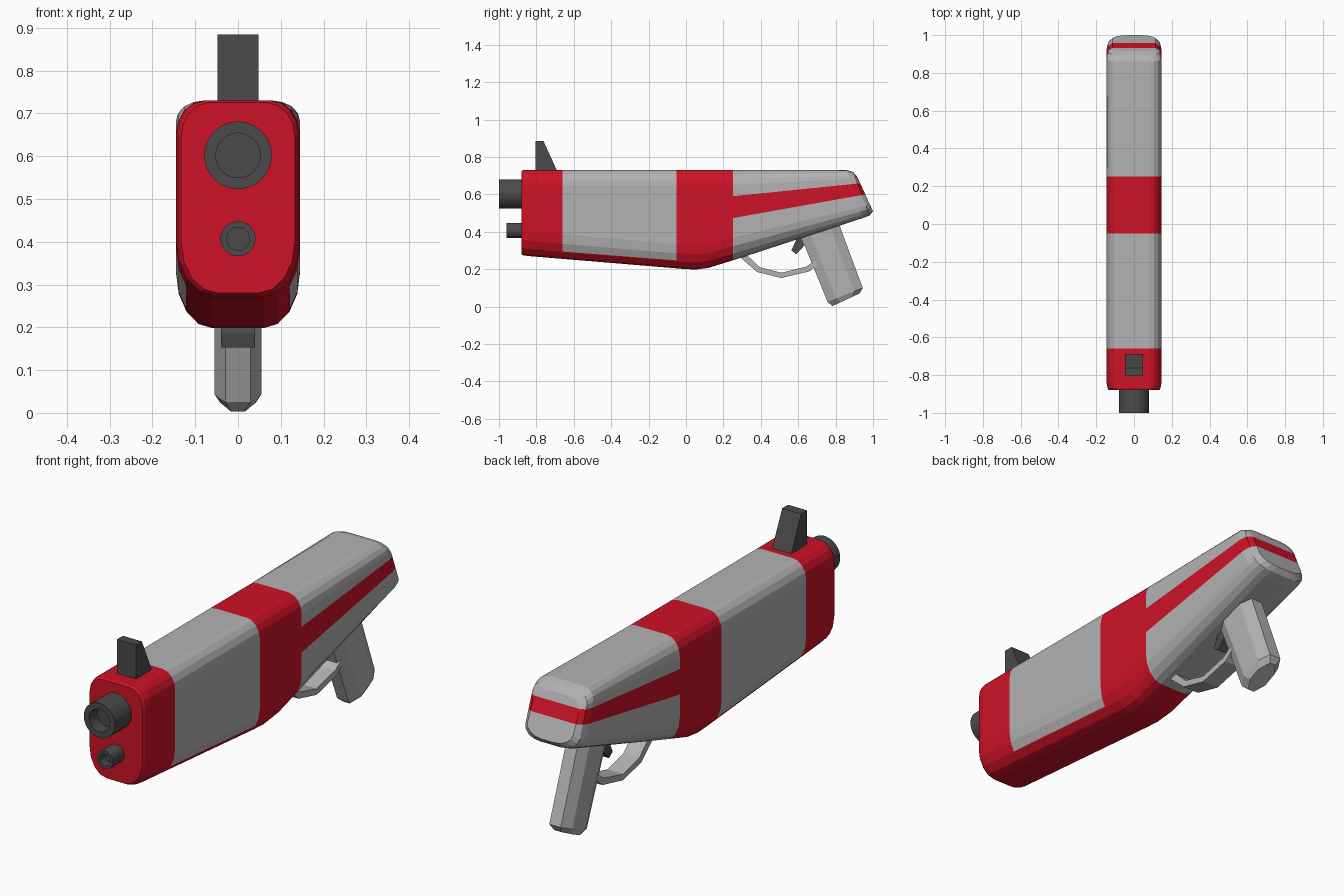
import bpy, bmesh
from math import sin, cos, pi, radians
from mathutils import Vector

if "Cube" in bpy.data.objects:
    bpy.data.objects.remove(bpy.data.objects["Cube"])


def material(name, rgb):
    m = bpy.data.materials.new(name)
    m.diffuse_color = (*rgb, 1)
    m.use_nodes = True
    m.node_tree.nodes["Principled BSDF"].inputs["Base Color"].default_value = m.diffuse_color
    return m


GREY = material("light_grey", (0.45, 0.45, 0.45))
RED = material("red", (0.62, 0.006, 0.02))
DARK = material("dark_grey", (0.07, 0.07, 0.07))


def finish(bm, name, mats, smooth=False):
    bmesh.ops.recalc_face_normals(bm, faces=bm.faces)
    me = bpy.data.meshes.new(name)
    bm.to_mesh(me)
    bm.free()
    ob = bpy.data.objects.new(name, me)
    bpy.context.collection.objects.link(ob)
    for m in mats:
        me.materials.append(m)
    if smooth:
        bpy.ops.object.select_all(action='DESELECT')
        ob.select_set(True)
        bpy.context.view_layer.objects.active = ob
        bpy.ops.object.shade_smooth_by_angle(angle=radians(30))
    return ob


def skin(rings):
    """Join mirrored rings into a closed solid; ends are capped in rows."""
    bm = bmesh.new()
    vs = [[bm.verts.new(p) for p in r] for r in rings]
    n = len(vs[0])
    for a, b in zip(vs, vs[1:]):
        for i in range(n):
            j = (i + 1) % n
            bm.faces.new((a[i], a[j], b[j], b[i]))
    for r in (vs[0], vs[-1]):
        for i in range(n // 2 - 1):
            bm.faces.new((r[i], r[i + 1], r[n - 2 - i], r[n - 1 - i]))
    return bm


def ring(a, b, hw, top, bot, seg):
    """Rounded rectangle spanning a to b in the y-z plane; corners are (x, depth) radii."""
    a, b = Vector((0, *a)), Vector((0, *b))
    d = (b - a).normalized()
    length = (b - a).length
    half = []
    for k in range(seg + 1):
        t = k / seg * pi / 2
        half.append((hw - top[0] * (1 - sin(t)), top[1] * (1 - cos(t))))
    for k in range(seg + 1):
        t = k / seg * pi / 2
        half.append((hw - bot[0] * (1 - cos(t)), length - bot[1] * (1 - sin(t))))
    full = half + [(-x, s) for x, s in reversed(half)]
    return [a + d * s + Vector((x, 0, 0)) for x, s in full]


def prism(name, pts, hw, mat):
    """Side profile (y, z) extruded across x."""
    bm = bmesh.new()
    f = bm.faces.new([bm.verts.new((-hw, y, z)) for y, z in pts])
    g = bmesh.ops.extrude_face_region(bm, geom=[f])
    bmesh.ops.translate(bm, vec=(2 * hw, 0, 0),
                        verts=[v for v in g["geom"] if isinstance(v, bmesh.types.BMVert)])
    return finish(bm, name, [mat])


def tube(name, z, y0, y1, r_out, r_in, depth, n=32):
    prof = [(r_out, y1), (r_out, y0), (r_in, y0), (r_in, y0 + depth)]
    ang = [2 * pi * (i + 0.5) / n for i in range(n)]
    rings = [[(r * sin(a), y, z + r * cos(a)) for a in ang] for r, y in prof]
    return finish(skin(rings), name, [DARK], smooth=True)


# Main body: skewed rounded sections from muzzle to butt
stations = [  # top point, bottom point, half width, bottom corner depth
    ((-0.88, 0.725), (-0.88, 0.28), 0.133, 0.12),
    ((-0.87, 0.73), (-0.87, 0.274), 0.14, 0.13),
    ((-0.84, 0.73), (-0.84, 0.27), 0.145, 0.13),
    ((-0.02, 0.73), (-0.02, 0.202), 0.145, 0.13),
    ((0.05, 0.73), (0.05, 0.198), 0.145, 0.13),
    ((0.12, 0.73), (0.12, 0.207), 0.145, 0.125),
    ((0.25, 0.73), (0.26, 0.25), 0.145, 0.12),
    ((0.86, 0.73), (0.945, 0.473), 0.145, 0.06),
    ((0.893, 0.72), (0.982, 0.487), 0.137, 0.055),
    ((0.915, 0.695), (1.0, 0.51), 0.115, 0.05),
]
bm = skin([ring(a, b, w, (0.065, 0.08 if a[0] < 0.8 else 0.05), (0.085, d), 4)
           for a, b, w, d in stations])


# Cut the body along the colour borders
def cut(p, q, y_min, y_max):
    faces = [f for f in bm.faces if y_min < f.calc_center_median().y < y_max]
    geom = faces + list({e for f in faces for e in f.edges}) + list({v for f in faces for v in f.verts})
    bmesh.ops.bisect_plane(bm, geom=geom, dist=1e-5, plane_co=(0, *p),
                           plane_no=(0, p[1] - q[1], q[0] - p[0]))


STRIPE_TOP = ((0.25, 0.59), (0.94, 0.66))
STRIPE_LOW = ((0.25, 0.473), (0.96, 0.60))
BELLY = ((-0.66, 0.294), (-0.05, 0.247))
for y in (-0.66, -0.05, 0.252):
    cut((y, 0), (y, 1), -2, 2)
cut(*STRIPE_TOP, 0.252, 2)
cut(*STRIPE_LOW, 0.252, 2)
cut(*BELLY, -0.66, -0.05)


def above(c, line):
    (y0, z0), (y1, z1) = line
    return c.z > z0 + (c.y - y0) * (z1 - z0) / (y1 - y0)


for f in bm.faces:
    c = f.calc_center_median()
    if c.y < -0.66 or -0.05 < c.y < 0.252:
        red = True
    elif c.y < 0:
        red = not above(c, BELLY)
    else:
        red = above(c, STRIPE_LOW) and not above(c, STRIPE_TOP)
    f.material_index = int(red)
finish(bm, "body", [GREY, RED])

# Barrels
tube("upper_barrel", 0.602, -1.0, -0.86, 0.079, 0.052, 0.06)
tube("lower_barrel", 0.407, -0.96, -0.86, 0.041, 0.027, 0.04)

# Front sight
prism("front_sight", [(-0.805, 0.71), (-0.805, 0.885), (-0.762, 0.885), (-0.682, 0.71)], 0.048, DARK)

# Grip: chamfered slanted block with a tapered foot
grip = [((0.80, 0.49), (0.60, 0.41), 0.055),
        ((0.945, 0.10), (0.757, 0.025), 0.055),
        ((0.928, 0.07), (0.783, 0.003), 0.042)]
finish(skin([ring(a, b, w, (0.026, 0.05), (0.026, 0.05), 1) for a, b, w in grip]), "grip", [GREY])

# Trigger guard
outer = [(0.27, 0.28), (0.38, 0.185), (0.51, 0.153), (0.66, 0.188), (0.71, 0.23)]
inner = [(0.70, 0.255), (0.645, 0.214), (0.51, 0.181), (0.395, 0.21), (0.31, 0.29)]
prism("trigger_guard", outer + inner, 0.04, GREY)

# Trigger
prism("trigger", [(0.60, 0.38), (0.563, 0.30), (0.59, 0.28), (0.645, 0.34), (0.645, 0.39)], 0.024, DARK)
